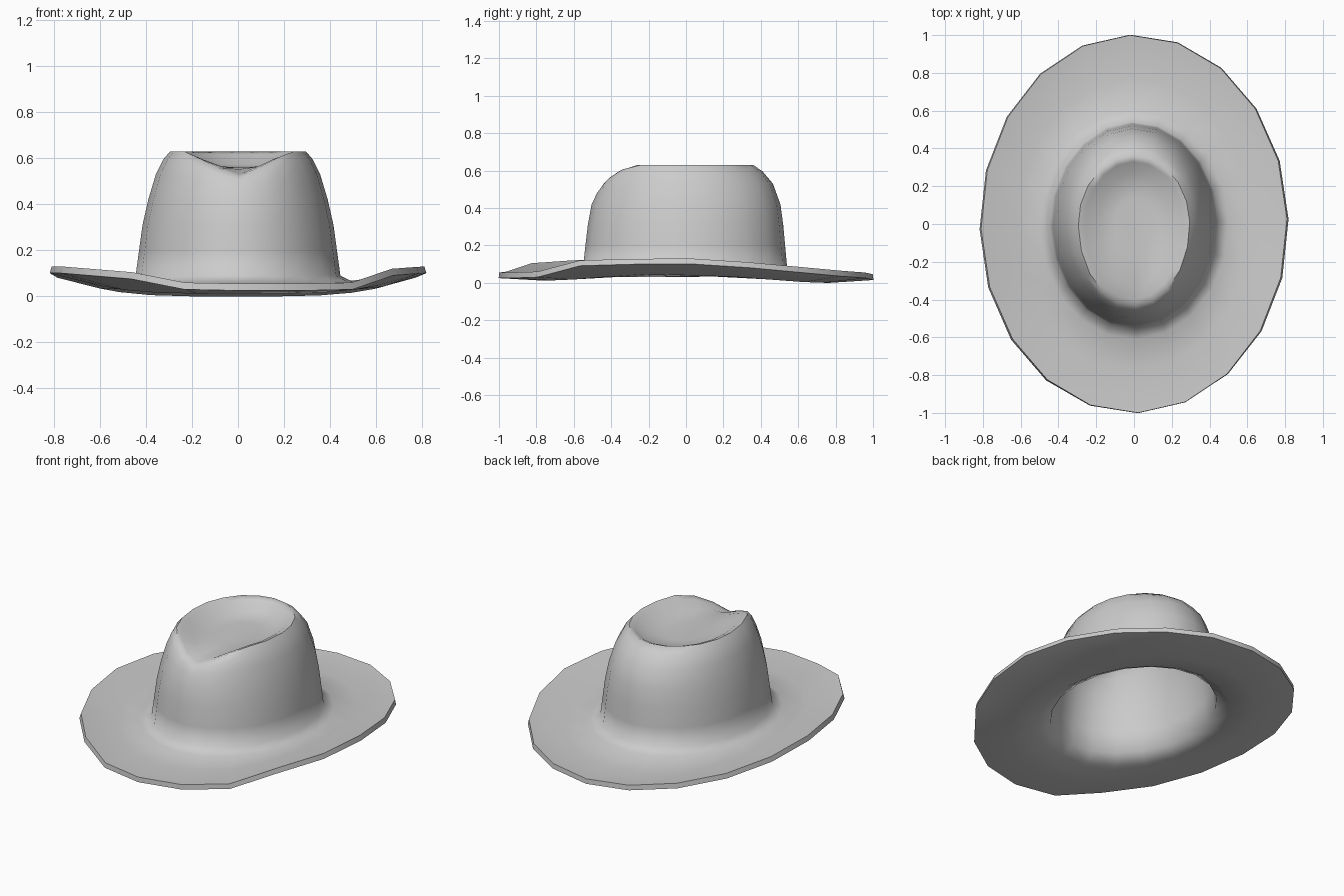
import bpy, bmesh, math

SIDES = 20
THICK = 0.03

cube = bpy.data.objects.get("Cube")
if cube:
    bpy.data.objects.remove(cube, do_unlink=True)

felt = bpy.data.materials.new("grey felt")
felt.use_nodes = True
colour = (0.6, 0.6, 0.6, 1)
felt.diffuse_color = colour
felt.node_tree.nodes["Principled BSDF"].inputs["Base Color"].default_value = colour

# Height of the wavy brim edge, counter-clockwise from the +x side
EDGE = [.13, .11, .085, .065, .055, .045, .05, .065, .085, .11,
        .13, .13, .12, .105, .06, .055, .055, .06, .12, .128]

# Rings from brim edge to dent: half width, front reach, back reach, height, notch depth
BRIM_MID = (.62, .77, .77, .03, 0)
RINGS = [
    (.50, .61, .60, .062, 0),
    (.445, .55, .54, .09, 0),
    (.43, .538, .53, .20, 0),
    (.415, .525, .52, .31, 0),
    (.39, .505, .505, .42, 0),
    (.357, .475, .465, .53, .05),
    (.325, .455, .41, .595, .09),
    (.295, .43, .36, .63, .11),
    (.26, .40, .33, .618, .09),
    (.19, .34, .27, .572, .02),
    (.10, .18, .14, .562, 0),
]


def angle(i):
    return math.radians(360 * i / SIDES + 1.5)


def ring_point(ring, i):
    width, front, back, z, notch = ring
    a = angle(i)
    c, s = math.cos(a), math.sin(a)
    from_front = abs((math.degrees(a) - 270 + 180) % 360 - 180)
    z -= notch * max(0, 1 - from_front / 48)
    return (width * c, s * (front if s < 0 else back), z)


bm = bmesh.new()
loops = [[bm.verts.new((.81 * math.cos(angle(i)), math.sin(angle(i)), EDGE[i]))
          for i in range(SIDES)]]

# Brim trough, lifted at the sides and a little at the front
trough = []
for i in range(SIDES):
    x, y, z = ring_point(BRIM_MID, i)
    z += .04 * math.cos(angle(i)) ** 4 + (.012 if y < 0 else 0)
    trough.append(bm.verts.new((x, y, z)))
loops.append(trough)

# Crown wall, pinched rim and sunken top
for ring in RINGS:
    loops.append([bm.verts.new(ring_point(ring, i)) for i in range(SIDES)])
for outer, inner in zip(loops, loops[1:]):
    for i in range(SIDES):
        j = (i + 1) % SIDES
        bm.faces.new((outer[i], outer[j], inner[j], inner[i]))
bm.faces.new(loops[-1])

mesh = bpy.data.meshes.new("hat")
bm.to_mesh(mesh)
bm.free()
hat = bpy.data.objects.new("hat", mesh)
bpy.context.collection.objects.link(hat)
mesh.materials.append(felt)

# Felt thickness, leaving the underside hollow
shell = hat.modifiers.new("thickness", "SOLIDIFY")
shell.thickness = THICK
shell.offset = -1

bpy.context.view_layer.objects.active = hat
hat.select_set(True)
bpy.ops.object.modifier_apply(modifier=shell.name)
bpy.ops.object.shade_smooth_by_angle(angle=math.radians(60))
